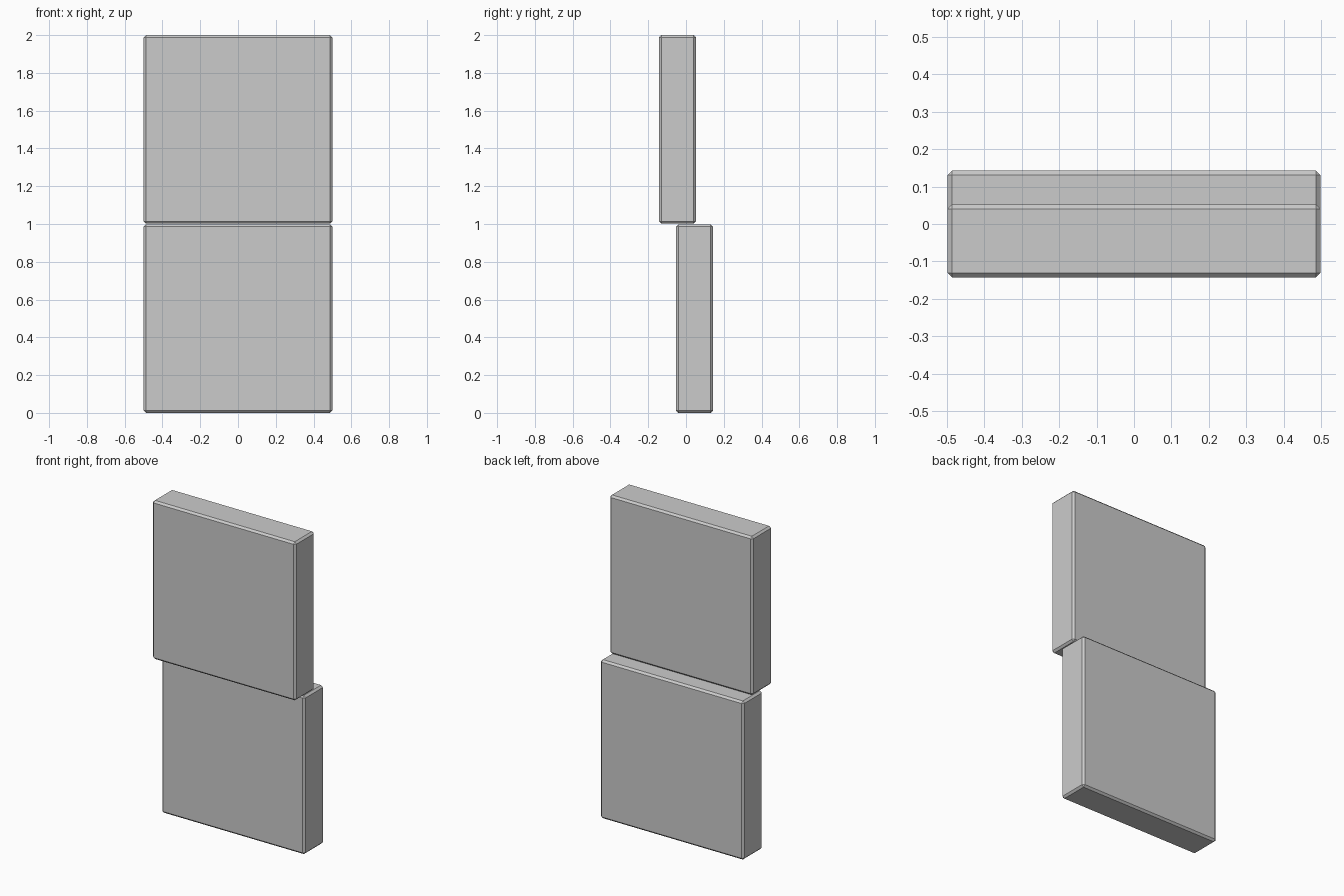
import bpy

if "Cube" in bpy.data.objects:
    bpy.data.objects.remove(bpy.data.objects["Cube"])


def slab(name, y, z):
    """Thin square slab with a single flat chamfer on every edge."""
    bpy.ops.mesh.primitive_cube_add(size=1, location=(0, y, z))
    ob = bpy.context.object
    ob.name = name
    ob.scale = (0.998, 0.195, 0.998)
    bpy.ops.object.transform_apply(location=False, rotation=False, scale=True)
    bevel = ob.modifiers.new("chamfer", 'BEVEL')
    bevel.width = 0.012
    bevel.segments = 1
    bevel.limit_method = 'ANGLE'
    return ob


# Two stacked sliding panels, the lower set back and the upper set forward
slab("lower_panel", 0.045, 0.499)
slab("upper_panel", -0.045, 1.501)
